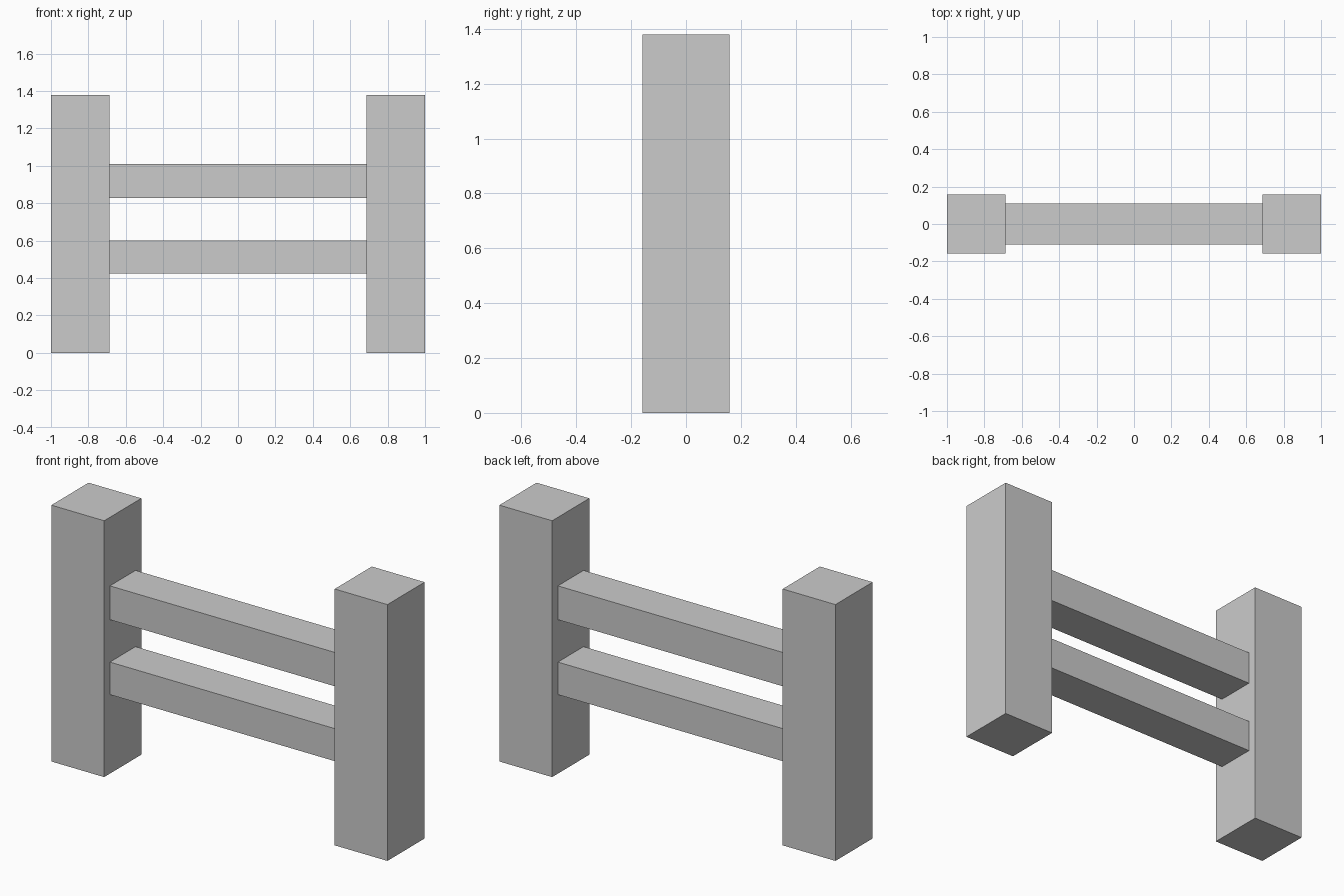
import bpy

if "Cube" in bpy.data.objects:
    bpy.data.objects.remove(bpy.data.objects["Cube"])


def box(name, x, y, z):
    """Add a box spanning the given (min, max) ranges."""
    spans = (x, y, z)
    bpy.ops.mesh.primitive_cube_add(size=1, location=[(a + b) / 2 for a, b in spans])
    obj = bpy.context.object
    obj.name = name
    obj.scale = [b - a for a, b in spans]
    bpy.ops.object.transform_apply(location=False, rotation=False, scale=True)
    return obj


INNER = 0.686       # inner face of the posts
POST_Y = 0.158      # half depth of the posts
RAIL_Y = 0.109      # half depth of the rails

# Square end posts
for side, x in (("left", (-1, -INNER)), ("right", (INNER, 1))):
    box(side + "_post", x, (-POST_Y, POST_Y), (0, 1.379))

# Horizontal rails between the posts
for level, z in (("lower", (0.425, 0.600)), ("upper", (0.828, 1.010))):
    box(level + "_rail", (-INNER, INNER), (-RAIL_Y, RAIL_Y), z)
